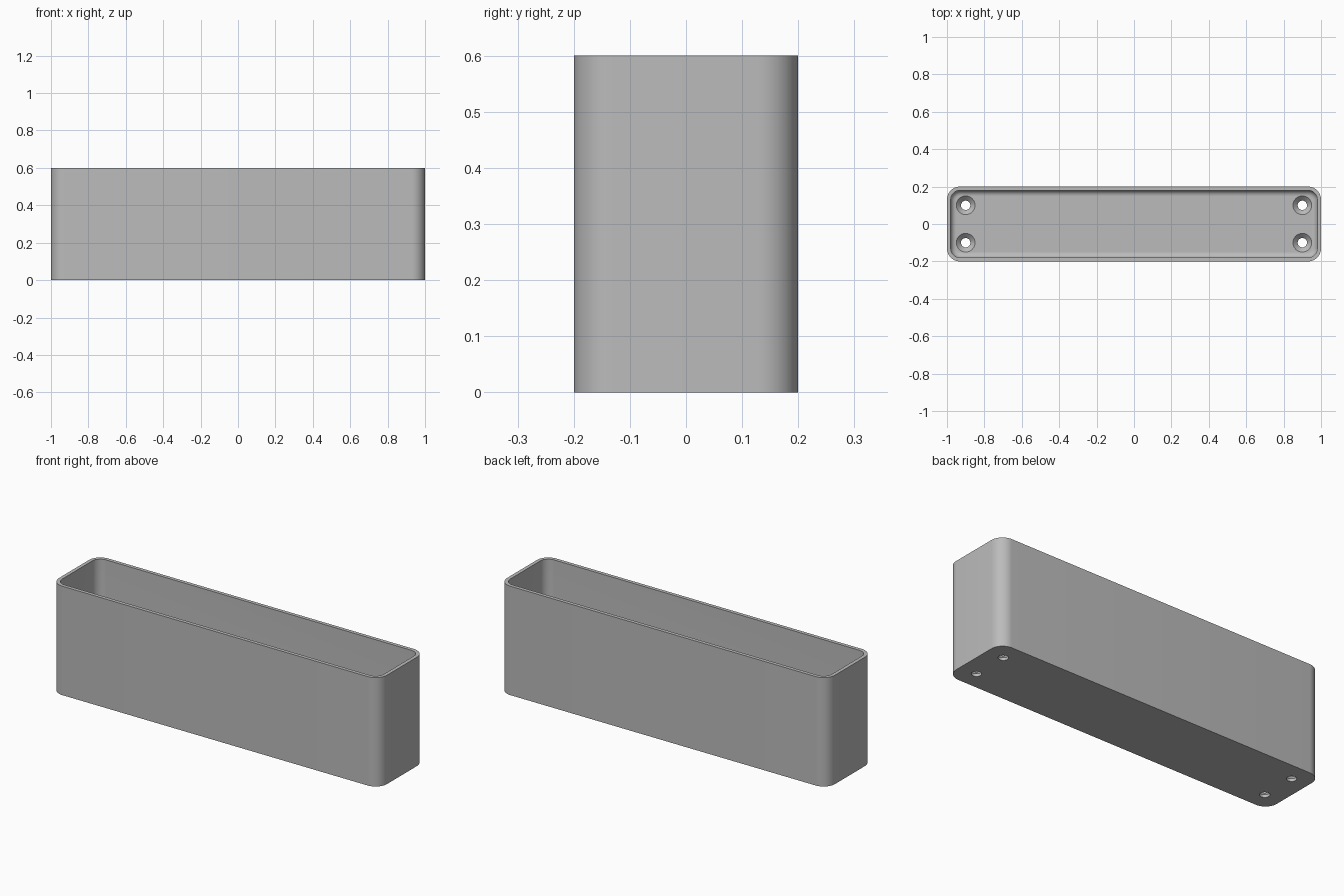
import bpy, bmesh, math

default = bpy.data.objects.get("Cube")
if default:
    bpy.data.objects.remove(default, do_unlink=True)

LENGTH, WIDTH, HEIGHT = 2.0, 0.4, 0.6
WALL, FLOOR, CORNER, FILLET = 0.02, 0.04, 0.07, 0.03
HOLE, HEAD = 0.025, 0.05

grey = bpy.data.materials.new("plain grey")
grey.use_nodes = True
grey.diffuse_color = (0.5, 0.5, 0.5, 1)
grey.node_tree.nodes["Principled BSDF"].inputs["Base Color"].default_value = (0.5, 0.5, 0.5, 1)


def make_object(name, bm):
    bmesh.ops.recalc_face_normals(bm, faces=bm.faces)
    mesh = bpy.data.meshes.new(name)
    bm.to_mesh(mesh)
    bm.free()
    mesh.materials.append(grey)
    obj = bpy.data.objects.new(name, mesh)
    bpy.context.collection.objects.link(obj)
    return obj


def rounded_ring(bm, inset, z, steps=12):
    """Rounded rectangle of vertices, inset from the outer wall."""
    r = CORNER - inset
    cx, cy = LENGTH / 2 - CORNER, WIDTH / 2 - CORNER
    ring = []
    for quarter, (sx, sy) in enumerate([(1, 1), (-1, 1), (-1, -1), (1, -1)]):
        for i in range(steps + 1):
            a = math.pi / 2 * (quarter + i / steps)
            ring.append(bm.verts.new((sx * cx + r * math.cos(a), sy * cy + r * math.sin(a), z)))
    return ring


def round_ring(bm, x, y, radius, z, sides=32):
    return [bm.verts.new((x + radius * math.cos(math.tau * i / sides),
                          y + radius * math.sin(math.tau * i / sides), z)) for i in range(sides)]


def skin(bm, rings):
    """Join successive rings and cap both ends."""
    for low, high in zip(rings, rings[1:]):
        n = len(low)
        for i in range(n):
            j = (i + 1) % n
            bm.faces.new((low[i], low[j], high[j], high[i]))
    bm.faces.new(rings[0])
    bm.faces.new(rings[-1])


# Open box: outer wall, rim, inner wall, rounded inner floor edge
bm = bmesh.new()
profile = [(0, 0), (0, HEIGHT), (WALL, HEIGHT)]
for i in range(9):
    a = math.pi / 2 * i / 8
    profile.append((WALL + FILLET * (1 - math.cos(a)), FLOOR + FILLET * (1 - math.sin(a))))
skin(bm, [rounded_ring(bm, inset, z) for inset, z in profile])
box = make_object("open_box", bm)

# Countersunk screw holes through the floor
bm = bmesh.new()
neck = FLOOR - (HEAD - HOLE)
for x in (-0.9, 0.9):
    for y in (-0.1, 0.1):
        skin(bm, [round_ring(bm, x, y, r, z) for r, z in
                  [(HOLE, -0.05), (HOLE, neck), (HEAD, FLOOR), (HEAD, FLOOR + 0.05)]])
cutter = make_object("screw_hole_cutter", bm)
cutter.hide_render = True

cut = box.modifiers.new("screw holes", 'BOOLEAN')
cut.operation = 'DIFFERENCE'
cut.solver = 'EXACT'
cut.object = cutter
bpy.ops.object.select_all(action='DESELECT')
box.select_set(True)
bpy.context.view_layer.objects.active = box
bpy.ops.object.modifier_apply(modifier=cut.name)
bpy.data.objects.remove(cutter, do_unlink=True)
bpy.ops.object.shade_smooth_by_angle(angle=math.radians(30))
